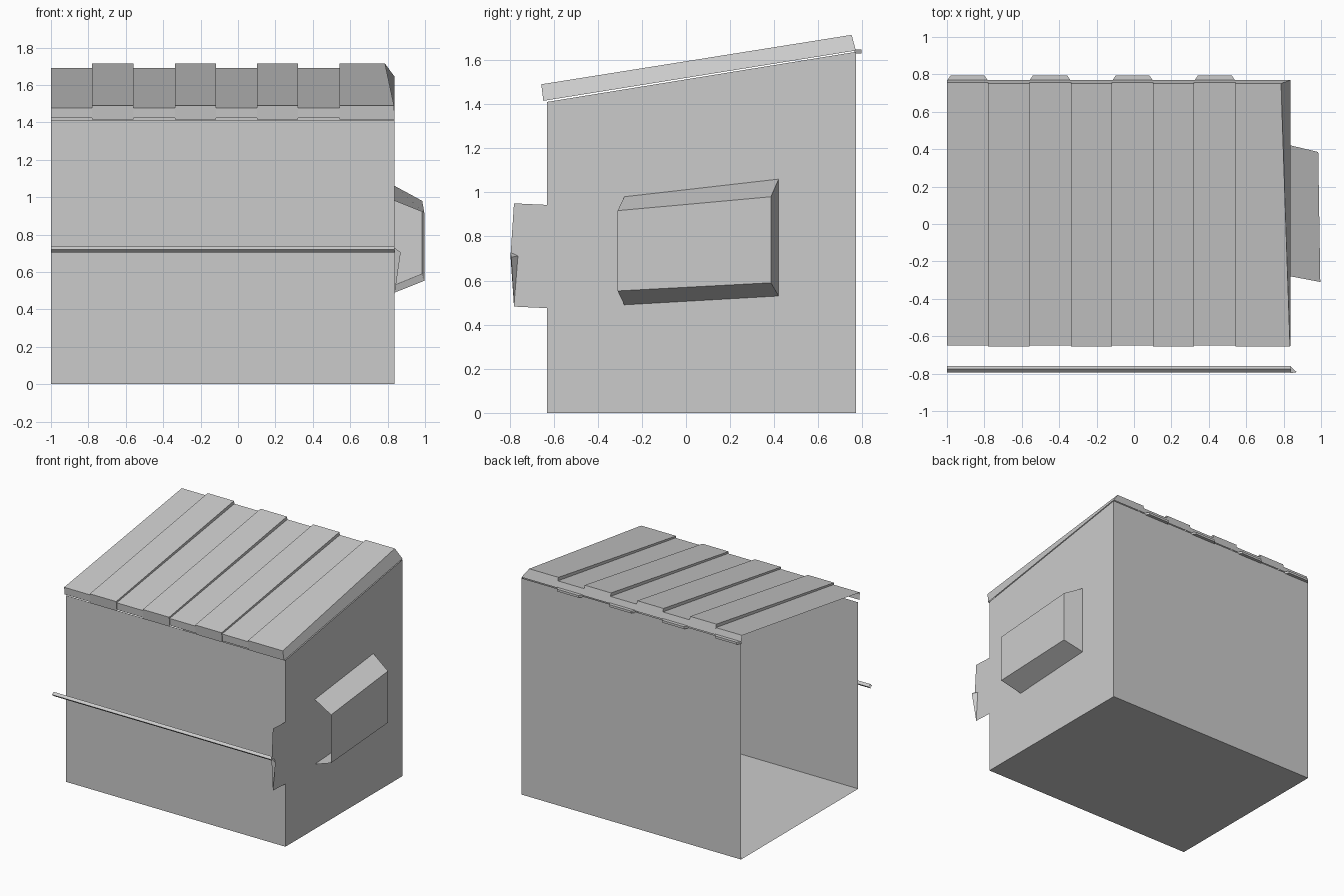
import bpy

if "Cube" in bpy.data.objects:
    bpy.data.objects.remove(bpy.data.objects["Cube"])


def make(name, verts, faces):
    mesh = bpy.data.meshes.new(name)
    mesh.from_pydata(verts, [], faces)
    mesh.update()
    obj = bpy.data.objects.new(name, mesh)
    bpy.context.collection.objects.link(obj)
    return obj


LEFT, RIGHT = -1.0, 0.838

# Bin body: sheet walls and floor, open at the top and on the left
section = [(-0.63, 1.41), (-0.63, 0), (0.77, 0), (0.77, 1.637)]
verts = [(x, y, z) for x in (LEFT, RIGHT) for y, z in section]
make("bin_body", verts,
     [(0, 1, 5, 4), (1, 2, 6, 5), (2, 3, 7, 6), (4, 5, 6, 7)])

# Ribbed lid: low and raised bands alternate across the width
low = [(-0.645, 1.423), (-0.649, 1.478), (0.757, 1.69), (0.77, 1.643)]
high = [(-0.647, 1.415), (-0.656, 1.49), (0.751, 1.714), (0.77, 1.643)]
edges = [-1.0, -0.78, -0.56, -0.337, -0.117, 0.102, 0.322, 0.542]
verts = []
for i, x in enumerate(edges):
    profile = high if i % 2 else low
    if i:
        previous = low if i % 2 else high
        verts += [(x, y, z) for y, z in previous]
    verts += [(x, y, z) for y, z in profile]
# the right end leans inward toward the back
verts += [(x, y, z) for x, (y, z) in zip((0.838, 0.834, 0.786, 0.838), high)]
columns = len(verts) // 4
faces = [(4 * c + k, 4 * c + 4 + k, 4 * c + 5 + k, 4 * c + 1 + k)
         for c in range(columns - 1) for k in range(3)]
e = 4 * (columns - 1)
faces.append((e, e + 3, e + 2, e + 1))
make("lid", verts, faces)

# Hinge tabs under the low bands at the back
box_faces = [(3, 2, 1, 0), (4, 5, 6, 7), (0, 1, 5, 4),
             (1, 2, 6, 5), (2, 3, 7, 6), (3, 0, 4, 7)]
for i in range(0, 8, 2):
    a, b = edges[i], edges[i + 1]
    outline = [(a, 0.765), (b, 0.765), (b - 0.02, 0.795), (a + 0.02, 0.795)]
    make("hinge_tab", [(x, y, z) for z in (1.63, 1.647) for x, y in outline],
         box_faces)

# Fork pocket on the right wall: open at the front, closed at the back
pocket = [(RIGHT, -0.28, 0.49), (0.996, -0.31, 0.553),
          (0.996, -0.31, 0.917), (RIGHT, -0.28, 0.98),
          (RIGHT, 0.42, 0.53), (0.985, 0.385, 0.59),
          (0.985, 0.385, 0.98), (RIGHT, 0.42, 1.06)]
make("fork_pocket", pocket,
     [(0, 4, 5, 1), (1, 5, 6, 2), (2, 6, 7, 3), (4, 7, 6, 5)])

# Side flange that carries the front bar
flange = [(-0.63, 0.475), (-0.63, 0.943), (-0.78, 0.95),
          (-0.795, 0.72), (-0.78, 0.482)]
make("side_flange", [(RIGHT, y, z) for y, z in flange], [(4, 3, 2, 1, 0)])

# Gusset folded outward below the bar
make("flange_gusset",
     [(RIGHT, -0.762, 0.712), (0.87, -0.792, 0.706),
      (RIGHT, -0.797, 0.728), (RIGHT, -0.78, 0.485)],
     [(0, 2, 1), (0, 1, 3), (1, 2, 3)])

# Front bar with a diamond section
diamond = [(-0.793, 0.72), (-0.776, 0.704), (-0.759, 0.72), (-0.776, 0.736)]
verts = [(x, y, z) for x in (LEFT, RIGHT) for y, z in diamond]
make("front_bar", verts,
     [(i, (i + 1) % 4, (i + 1) % 4 + 4, i + 4) for i in range(4)])
